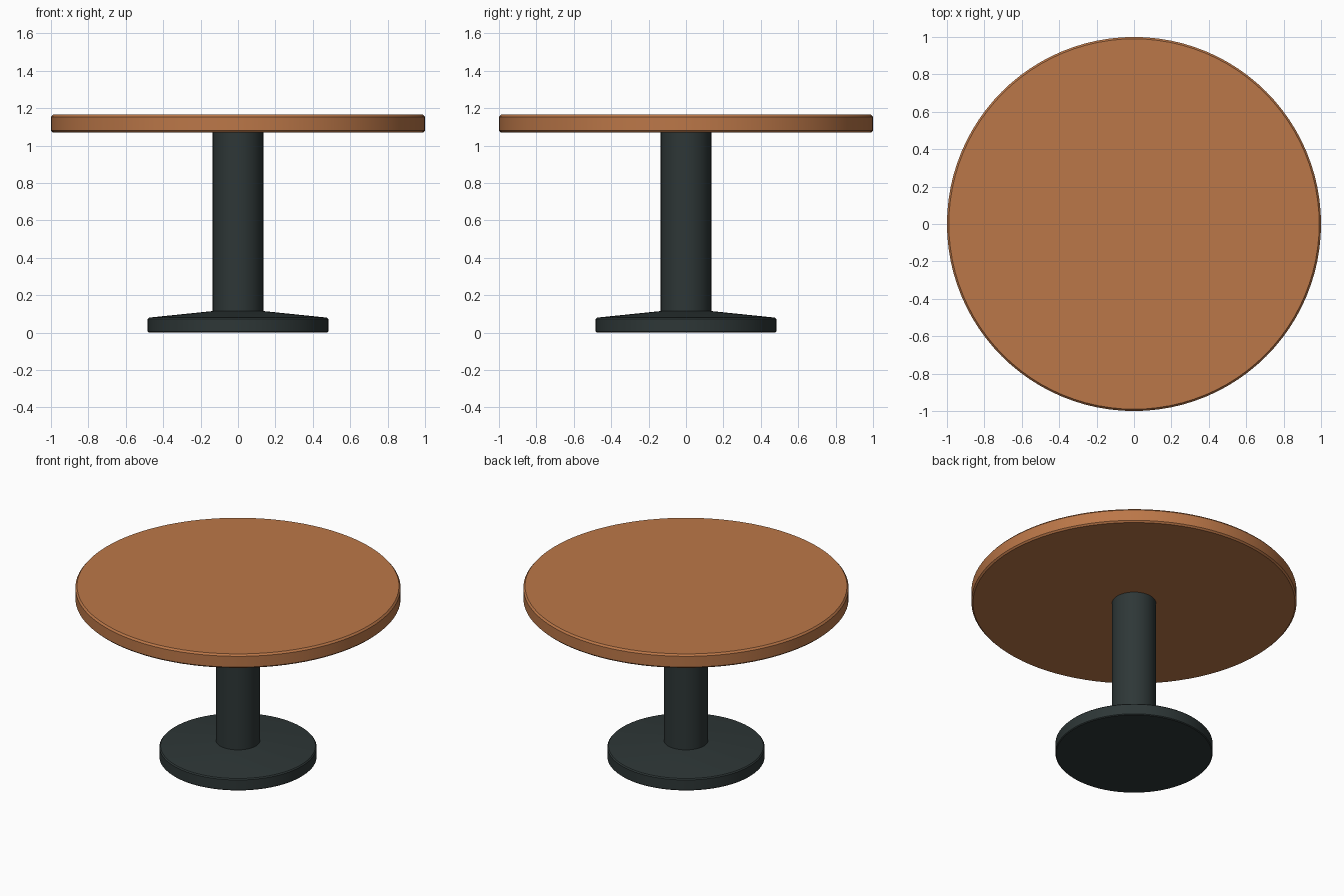
import bpy
import bmesh
import math
from mathutils import Matrix

SEGMENTS = 96

cube = bpy.data.objects.get("Cube")
if cube:
    bpy.data.objects.remove(cube, do_unlink=True)


def make_material(name, color):
    mat = bpy.data.materials.new(name)
    mat.use_nodes = True
    mat.diffuse_color = color
    mat.node_tree.nodes["Principled BSDF"].inputs["Base Color"].default_value = color
    return mat


def lathe(name, profile, material):
    """Spin a (radius, height) profile, running from axis to axis, around z."""
    bm = bmesh.new()
    verts = [bm.verts.new((r, 0, z)) for r, z in profile]
    edges = [bm.edges.new(pair) for pair in zip(verts, verts[1:])]
    bmesh.ops.spin(bm, geom=verts + edges, cent=(0, 0, 0), axis=(0, 0, 1),
                   angle=math.tau, steps=SEGMENTS)
    bmesh.ops.remove_doubles(bm, verts=bm.verts, dist=0.0005)
    bmesh.ops.recalc_face_normals(bm, faces=bm.faces)
    mesh = bpy.data.meshes.new(name)
    bm.to_mesh(mesh)
    bm.free()
    obj = bpy.data.objects.new(name, mesh)
    bpy.context.collection.objects.link(obj)
    mesh.materials.append(material)
    bpy.ops.object.select_all(action="DESELECT")
    obj.select_set(True)
    bpy.context.view_layer.objects.active = obj
    bpy.ops.object.shade_smooth_by_angle(angle=math.radians(30))
    return obj


wood = make_material("warm wood", (0.50, 0.185, 0.065, 1))
metal = make_material("dark green grey metal", (0.027, 0.038, 0.038, 1))

# Round top with small chamfers on both rims
lathe("table_top", [(0, 1.07), (0.99, 1.07), (1, 1.08),
                    (1, 1.153), (0.99, 1.165), (0, 1.165)], wood)

# Straight central column
lathe("column", [(0, 0.10), (0.135, 0.10), (0.135, 1.072), (0, 1.072)], metal)

# Disc foot with a shallow cone rising to the column
lathe("foot", [(0, 0), (0.478, 0), (0.483, 0.005), (0.483, 0.073),
               (0.476, 0.08), (0.135, 0.115), (0, 0.115)], metal)
